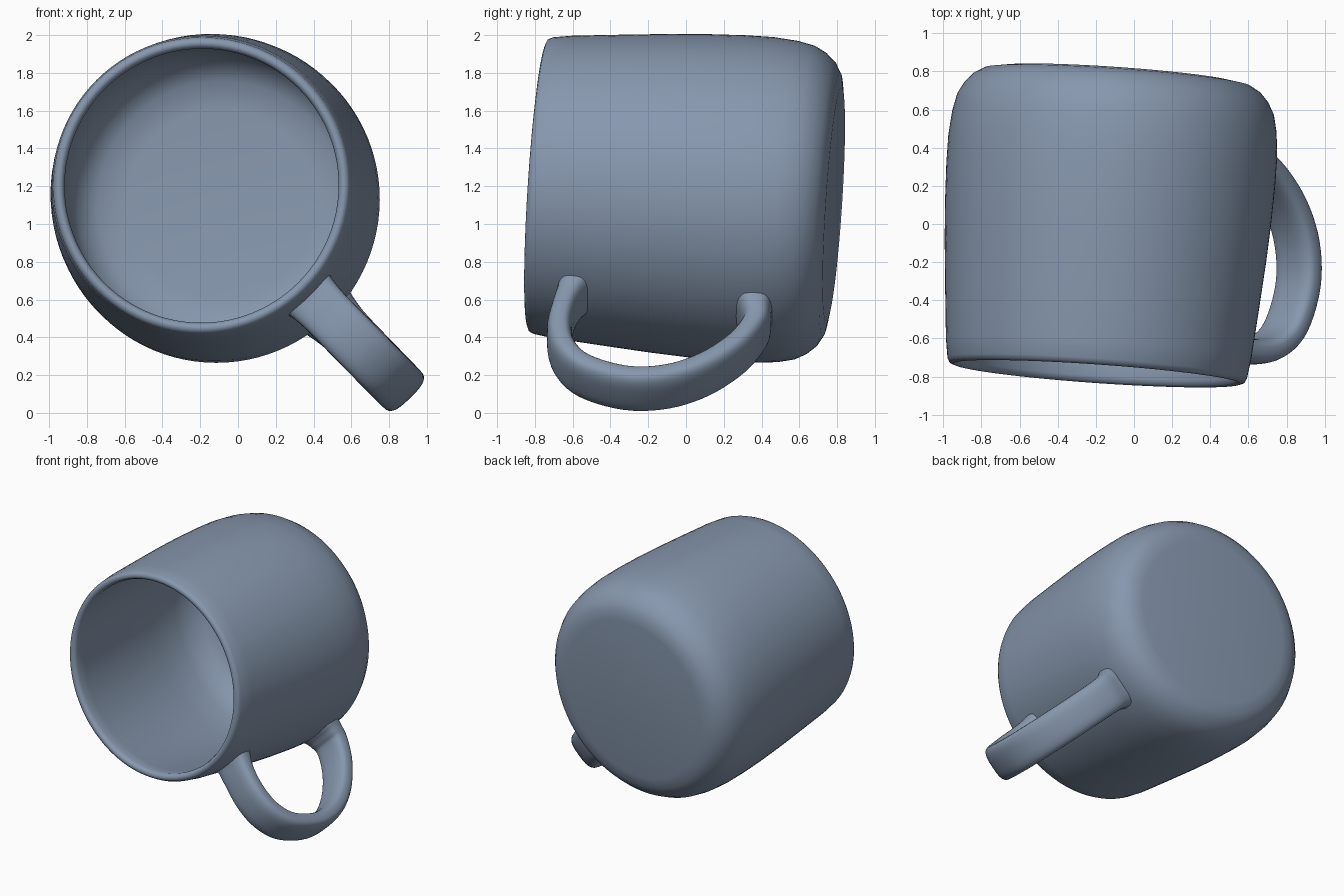
import bpy, bmesh, math
from mathutils import Vector

if "Cube" in bpy.data.objects:
    bpy.data.objects.remove(bpy.data.objects["Cube"])

mat = bpy.data.materials.new("slate blue glaze")
mat.diffuse_color = (0.24, 0.31, 0.42, 1)
mat.use_nodes = True
mat.node_tree.nodes["Principled BSDF"].inputs["Base Color"].default_value = mat.diffuse_color

# The mug lies on its side with its axis slightly off the y direction
RIM = Vector((-0.195, -0.785, 1.205))
AXIS = Vector((0.07, 1.0, -0.065))
D = AXIS.normalized()


def finish(bm, name):
    bmesh.ops.recalc_face_normals(bm, faces=bm.faces)
    me = bpy.data.meshes.new(name)
    bm.to_mesh(me)
    bm.free()
    ob = bpy.data.objects.new(name, me)
    bpy.context.collection.objects.link(ob)
    me.materials.append(mat)
    for p in me.polygons:
        p.use_smooth = True
    return ob


def smooth_path(pts, n):
    """Catmull-Rom interpolation of tuples."""
    out = []
    for i in range(len(pts) - 1):
        a, b, c, d = (pts[max(i - 1, 0)], pts[i], pts[i + 1], pts[min(i + 2, len(pts) - 1)])
        for k in range(n):
            t = k / n
            out.append(tuple(0.5 * (2 * q + (r - p) * t + (2 * p - 5 * q + 4 * r - s) * t * t
                                    + (3 * q - p - 3 * r + s) * t ** 3)
                             for p, q, r, s in zip(a, b, c, d)))
    return out + [pts[-1]]


# Cup body: closed wall profile (radius, distance from rim) turned round the axis
profile = [(0, 1.575), (0.62, 1.575), (0.70, 1.562), (0.755, 1.53), (0.80, 1.48),
           (0.832, 1.42), (0.852, 1.33), (0.864, 1.2), (0.864, 1.05), (0.857, 0.85),
           (0.845, 0.65), (0.825, 0.4), (0.802, 0.13), (0.787, 0.03), (0.776, 0.008),
           (0.755, 0), (0.736, 0.01), (0.727, 0.035), (0.735, 0.12), (0.765, 0.4),
           (0.785, 0.7), (0.80, 1.0), (0.793, 1.25), (0.75, 1.4), (0.65, 1.48),
           (0.5, 1.5), (0, 1.5)]
side = D.cross(Vector((0, 0, 1))).normalized()
bm = bmesh.new()
vs = [bm.verts.new(RIM + D * t + side * r) for r, t in profile]
es = [bm.edges.new(p) for p in zip(vs, vs[1:])]
bmesh.ops.spin(bm, geom=vs + es, cent=RIM, axis=D, angle=2 * math.pi,
               steps=96, use_duplicate=False)
bmesh.ops.remove_doubles(bm, verts=bm.verts, dist=0.0005)
finish(bm, "cup_body")

# Handle: rounded strap swept along (y, distance from axis, section scale)
U = Vector((0.70, 0, -0.713)).normalized()
W = Vector((0.713, 0, 0.70)).normalized()
path = [(-0.585, 0.765, 1.45), (-0.61, 0.83, 1.15), (-0.645, 0.94, 1.0), (-0.67, 1.1, 1.0),
        (-0.645, 1.26, 1.0), (-0.54, 1.39, 1.0), (-0.32, 1.46, 1.0), (-0.1, 1.43, 1.0),
        (0.1, 1.32, 1.0), (0.27, 1.15, 1.0), (0.365, 0.98, 1.05), (0.37, 0.89, 1.25),
        (0.36, 0.83, 1.5)]
pts = smooth_path(path, 5)
pos = [RIM + AXIS * (y - RIM.y) + U * s for y, s, _ in pts]
SEG = 32
bm = bmesh.new()
rings = []
for i, p in enumerate(pos):
    if i == 0:
        tan = U
    elif i == len(pos) - 1:
        tan = -U
    else:
        tan = (pos[i + 1] - pos[i - 1]).normalized()
    nrm = W.cross(tan).normalized()
    k = pts[i][2]
    ring = []
    for j in range(SEG):
        a = 2 * math.pi * j / SEG
        c, s = math.cos(a), math.sin(a)
        cx = math.copysign(abs(c) ** 0.67, c) * 0.138 * (1 + (k - 1) * 0.4)
        cy = math.copysign(abs(s) ** 0.67, s) * 0.067 * k
        ring.append(bm.verts.new(p + W * cx + nrm * cy))
    rings.append(ring)
for a, b in zip(rings, rings[1:]):
    for j in range(SEG):
        m = (j + 1) % SEG
        bm.faces.new((a[j], a[m], b[m], b[j]))
bm.faces.new(rings[0])
bm.faces.new(rings[-1])
finish(bm, "handle")
